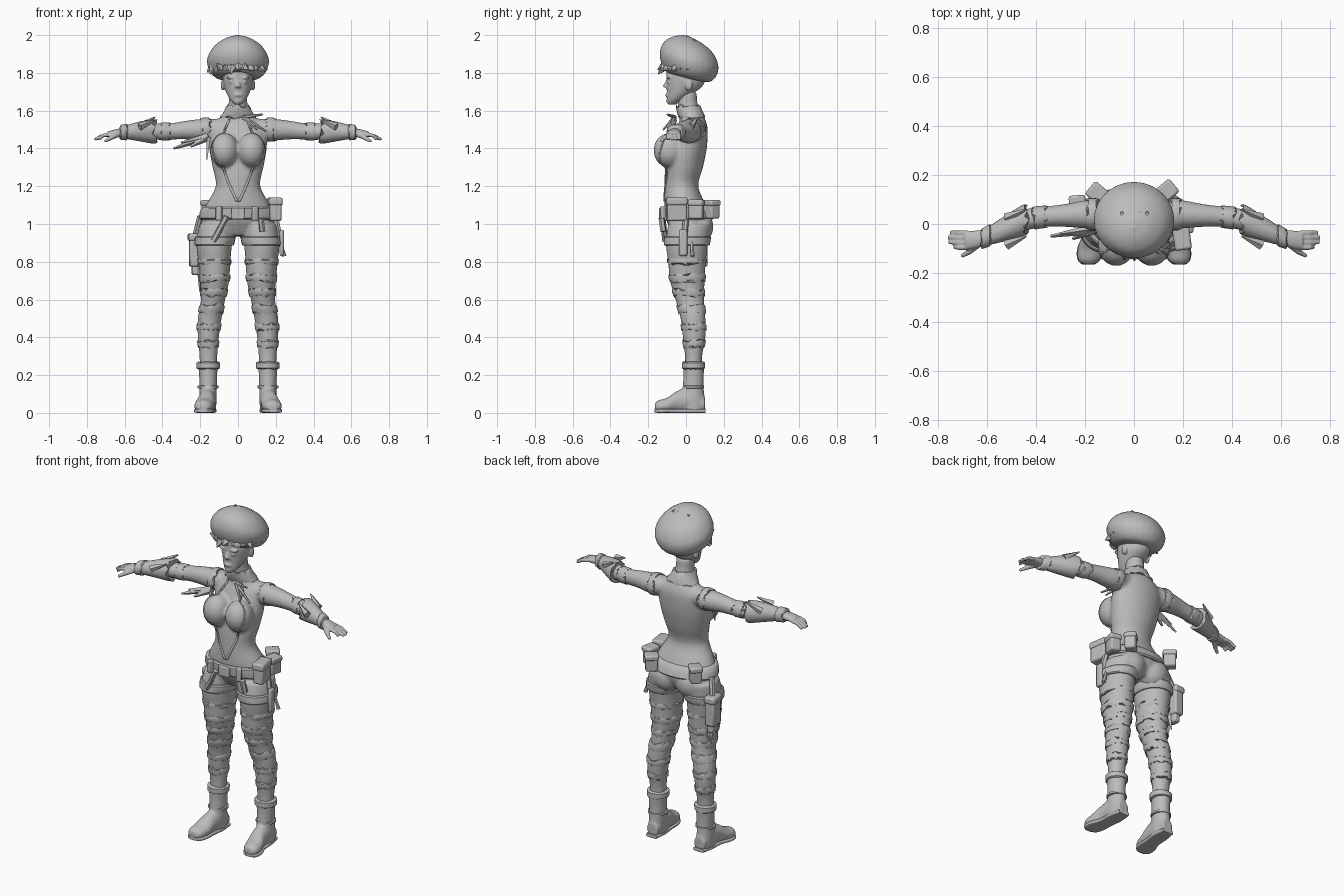
import bpy, bmesh, math, random
from mathutils import Vector, Matrix

random.seed(4)
if "Cube" in bpy.data.objects:
    bpy.data.objects.remove(bpy.data.objects["Cube"])

grey = bpy.data.materials.new("plain grey")
grey.use_nodes = True
tone = (.5, .5, .5, 1)
grey.diffuse_color = tone
grey.node_tree.nodes["Principled BSDF"].inputs["Base Color"].default_value = tone


# --- helpers: rings are (position along axis, centre a, centre b, radius a, radius b)
def smooth_rings(rings, steps=4):
    rows = [Vector(r) for r in rings]
    result = []
    for i in range(len(rows) - 1):
        before, start, end = rows[max(i - 1, 0)], rows[i], rows[i + 1]
        after = rows[min(i + 2, len(rows) - 1)]
        for s in range(steps):
            t = s / steps
            bend = (end - before) * t + (before * 2 - start * 5 + end * 4 - after) * t * t
            result.append(start + (bend + (start * 3 - before - end * 3 + after) * t ** 3) / 2)
    return result + [rows[-1]]


def sample(rings, where):
    fine = sorted(smooth_rings(rings), key=lambda r: r[0])
    for low, high in zip(fine, fine[1:]):
        if low[0] <= where <= high[0]:
            return low.lerp(high, (where - low[0]) / max(high[0] - low[0], 1e-6))
    return fine[-1] if where > fine[-1][0] else fine[0]


def skin(bm, axis, rows, sides=28, power=1, jitter=0, tilt=0):
    others = [i for i in range(3) if i != axis]
    loops = []
    for n, (along, ca, cb, ra, rb) in enumerate(rows):
        loop = []
        for k in range(sides):
            c, s = (f(math.tau * k / sides) for f in (math.cos, math.sin))
            point = Vector()
            point[others[0]] = ca + ra * math.copysign(abs(c) ** power, c)
            point[others[1]] = cb + rb * math.copysign(abs(s) ** power, s)
            ragged = jitter if n in (0, len(rows) - 1) else 0
            point[axis] = along + random.uniform(-ragged, ragged) + tilt * point[others[1]]
            loop.append(bm.verts.new(point))
        loops.append(loop)
    for a, b in zip(loops, loops[1:]):
        for k in range(sides):
            j = (k + 1) % sides
            bm.faces.new((a[k], a[j], b[j], b[k]))
    bm.faces.new(loops[0][::-1])
    bm.faces.new(loops[-1])


def loft(bm, axis, rings, **options):
    skin(bm, axis, smooth_rings(rings), **options)


def band(bm, axis, rings, low, high, grow, jitter=0, flare=0):
    rows = []
    for t in (0, .12, .5, .88, 1):
        row = sample(rings, low + (high - low) * t).copy()
        row[0] = low + (high - low) * t
        extra = grow * (.5 if t in (0, 1) else 1) + flare * t
        row[3] += extra
        row[4] += extra
        rows.append(row)
    skin(bm, axis, rows, jitter=jitter)


def ball(bm, centre, size):
    bmesh.ops.create_uvsphere(bm, u_segments=24, v_segments=14, radius=1,
                              matrix=Matrix.Translation(centre) @ Matrix.Diagonal((*size, 1)))


def limb(bm, start, end, r1, r2, sides=12):
    a, b = Vector(start), Vector(end)
    turn = (b - a).to_track_quat('Z', 'Y').to_matrix().to_4x4()
    bmesh.ops.create_cone(bm, cap_ends=True, segments=sides, radius1=r1, radius2=r2,
                          depth=(b - a).length, matrix=Matrix.Translation((a + b) / 2) @ turn)


def box(bm, centre, size, yaw=0):
    bmesh.ops.create_cube(bm, size=1, matrix=Matrix.Translation(centre)
                          @ Matrix.Rotation(math.radians(yaw), 4, 'Z') @ Matrix.Diagonal((*size, 1)))


def finish(name, bm, mirror=False, voxel=0, bevel=0, relax=4):
    bmesh.ops.recalc_face_normals(bm, faces=bm.faces)
    mesh = bpy.data.meshes.new(name)
    bm.to_mesh(mesh)
    bm.free()
    mesh.materials.append(grey)
    for face in mesh.polygons:
        face.use_smooth = True
    mesh.set_sharp_from_angle(angle=math.radians(40))
    obj = bpy.data.objects.new(name, mesh)
    bpy.context.collection.objects.link(obj)
    if mirror:
        obj.modifiers.new("Mirror", 'MIRROR').use_mirror_merge = False
    if bevel:
        edge = obj.modifiers.new("Bevel", 'BEVEL')
        edge.width, edge.segments = bevel, 2
    if voxel:
        fuse = obj.modifiers.new("Remesh", 'REMESH')
        fuse.mode, fuse.voxel_size, fuse.use_smooth_shade = 'VOXEL', voxel, True
        soften = obj.modifiers.new("Smooth", 'SMOOTH')
        soften.factor, soften.iterations = .5, relax
    return obj


# --- body: torso, bust, hips, arms and legs fused into one skin
torso = [(.94, 0, .02, .12, .08), (1.02, 0, .015, .19, .12), (1.1, 0, -.005, .17, .11),
         (1.2, 0, -.025, .118, .09), (1.3, 0, -.01, .135, .1), (1.4, 0, .01, .152, .1),
         (1.5, 0, .03, .15, .085), (1.55, 0, .035, .11, .068), (1.59, 0, .022, .065, .058),
         (1.64, 0, .008, .05, .053), (1.7, 0, .005, .05, .053)]
arm = [(.06, .035, 1.51, .05, .045), (.17, .04, 1.5, .06, .058), (.28, .035, 1.497, .047, .049),
       (.36, .03, 1.49, .042, .043), (.45, .015, 1.49, .044, .043), (.53, -.02, 1.49, .038, .037),
       (.62, -.06, 1.485, .028, .026)]
leg = [(1, .105, .02, .1, .115), (.9, .125, .005, .095, .112), (.8, .125, .005, .085, .1),
       (.7, .124, .007, .077, .092), (.6, .132, .02, .064, .076), (.5, .15, .037, .063, .066),
       (.4, .157, .043, .056, .06), (.3, .157, .04, .047, .046), (.2, .158, .04, .045, .045)]
bm = bmesh.new()
loft(bm, 2, torso)
loft(bm, 0, arm)
loft(bm, 2, leg)
ball(bm, (.072, -.088, 1.39), (.076, .084, .092))
ball(bm, (.08, .065, .985), (.088, .08, .09))
body = finish("body", bm, mirror=True, voxel=.01)

# --- head with face features
bm = bmesh.new()
loft(bm, 2, [(1.632, 0, -.075, .018, .02), (1.655, 0, -.06, .04, .042), (1.69, 0, -.033, .06, .068),
             (1.73, 0, -.008, .074, .096), (1.78, 0, 0, .082, .104), (1.85, 0, 0, .075, .1)])
limb(bm, (0, -.095, 1.765), (0, -.11, 1.722), .007, .016)
ball(bm, (0, -.098, 1.683), (.024, .012, .011))
ball(bm, (0, -.088, 1.65), (.02, .016, .015))
ball(bm, (.034, -.093, 1.775), (.028, .012, .008))
ball(bm, (.032, -.09, 1.752), (.015, .012, .008))
ball(bm, (.081, .015, 1.735), (.01, .02, .03))
finish("head", bm, mirror=True, voxel=.006, relax=3)

# --- puffed cap with ragged rim and fold ridges
bm = bmesh.new()
loft(bm, 2, [(1.775, 0, .012, .085, .09), (1.785, 0, .014, .125, .12), (1.825, 0, .016, .156, .148),
             (1.88, 0, .016, .163, .155), (1.94, 0, .012, .128, .128), (1.98, 0, .006, .07, .07),
             (1.996, 0, 0, .015, .015)], tilt=-.22, jitter=.008)
finish("cap", bm, voxel=.008)
bm = bmesh.new()
for k in range(13):
    turn = math.pi * (1.02 + k / 12.4)
    out = Vector((math.cos(turn), math.sin(turn), 0))
    root = Vector((0, .014, 1.83)) + out * .135
    limb(bm, root, root + out * random.uniform(.01, .035) + Vector((0, 0, random.uniform(-.04, .02))),
         .026, .003, sides=5)
finish("cap_tufts", bm)
bm = bmesh.new()
for x in (-.06, -.02, .025, .065):
    limb(bm, (x, -.06, 1.955), (x * .8, .05, 1.972), .012, .006)
finish("cap_folds", bm)

# --- collar, open front edges and ties
bm = bmesh.new()
band(bm, 2, torso, 1.565, 1.625, .009, jitter=.01, flare=.004)
finish("collar", bm)
path = [(.045, -.06, 1.6), (.085, -.1, 1.53), (.13, -.12, 1.44), (.12, -.14, 1.35),
        (.07, -.12, 1.25), (.006, -.13, 1.12)]
bm = bmesh.new()
edge_points = [Vector(row[:3]) for row in smooth_rings(path, 8)]
sides = [[bm.verts.new(p + Vector((w, 0, 0))) for p in edge_points] for w in (-.007, .007)]
for i in range(len(edge_points) - 1):
    bm.faces.new((sides[0][i], sides[1][i], sides[1][i + 1], sides[0][i + 1]))
lapel = finish("open_front_edge", bm, mirror=True)
wrap = lapel.modifiers.new("Wrap", 'SHRINKWRAP')
wrap.target, wrap.offset, wrap.wrap_mode = body, .004, 'ABOVE_SURFACE'
lapel.modifiers.new("Thickness", 'SOLIDIFY').thickness = .008
bm = bmesh.new()
for end in ((.13, -.1, 1.58), (.15, -.1, 1.49), (.1, -.12, 1.5)):
    limb(bm, (.03, -.06, 1.565), end, .012, .005, sides=6)
finish("collar_ties", bm)

# --- torn sleeves and hanging tatters on the right shoulder
bm = bmesh.new()
band(bm, 0, arm, .15, .19, .006, jitter=.014)
band(bm, 0, arm, .36, .41, .004, jitter=.012)
finish("torn_sleeve", bm, mirror=True)
bm = bmesh.new()
for tip in ((-.34, -.05, 1.4), (-.3, -.04, 1.43), (-.25, -.06, 1.41)):
    limb(bm, (-.16, -.02, 1.46), tip, .022, .006, sides=4)
for z in (1.38, 1.34):
    limb(bm, (-.155, -.03, 1.46), (-.165, -.04, z), .014, .003, sides=4)
finish("shoulder_tatters", bm)

# --- gloves: flared cuffs, wrist bands, palm and fingers
bm = bmesh.new()
band(bm, 0, arm, .6, .44, .006, jitter=.014, flare=.017)
band(bm, 0, arm, .585, .625, .014, jitter=.004)
for y, z in ((.06, 1.565), (-.05, 1.55)):
    limb(bm, (.52, y - .035, 1.515), (.44, y, z), .022, .004, sides=5)
finish("glove_cuff", bm, mirror=True)
bm = bmesh.new()
loft(bm, 0, [(.6, -.055, 1.485, .028, .024), (.64, -.062, 1.482, .036, .021), (.69, -.068, 1.475, .037, .015)])
for i, reach in enumerate((.735, .758, .76, .75)):
    y = -.096 + i * .02
    limb(bm, (.68, y, 1.475), (.72, y, 1.467), .0105, .01)
    limb(bm, (.717, y, 1.468), (reach, y + .002, 1.447), .01, .008)
limb(bm, (.635, -.08, 1.475), (.675, -.115, 1.455), .016, .012)
limb(bm, (.672, -.113, 1.456), (.705, -.132, 1.437), .012, .008)
finish("hand", bm, mirror=True, voxel=.005, relax=2)

# --- belt with buckle, thigh straps and drop strap
bm = bmesh.new()
band(bm, 2, torso, 1.025, 1.09, .016)
finish("belt", bm)
bm = bmesh.new()
box(bm, (0, -.132, 1.055), (.07, .02, .06))
box(bm, (-.1, -.12, 1.055), (.03, .03, .075), -25)
box(bm, (.09, -.12, 1.055), (.03, .03, .075), 25)
finish("buckles", bm, bevel=.005)
bm = bmesh.new()
band(bm, 2, leg, .885, .935, .011)
finish("thigh_strap", bm, mirror=True)
bm = bmesh.new()
for start, end in (((-.06, -.125, 1.04), (-.13, -.11, .91)), ((-.2, .04, 1.04), (-.225, .07, .94)),
                   ((.2, 0, 1.03), (.222, -.01, .92)), ((.12, -.13, 1.03), (.13, -.12, .96))):
    limb(bm, start, end, .016, .016, sides=6)
finish("hanging_straps", bm)

# --- pouches with flaps
bm = bmesh.new()
for x, y, size, yaw in ((.195, -.05, .105, 8), (.195, .055, .075, -12), (.135, .135, .07, -50),
                        (-.15, .125, .07, 50)):
    height = size * .7 + .045
    box(bm, (x, y, 1.075), (.06, size, height), yaw)
    box(bm, (x, y, 1.08 + height * .33), (.07, size + .008, height * .35), yaw)
finish("pouches", bm, bevel=.01)

# --- holster on the right thigh and small case on the left
bm = bmesh.new()
box(bm, (-.228, .07, .86), (.06, .085, .17), 5)
box(bm, (-.23, .07, .93), (.068, .095, .04), 5)
box(bm, (-.225, .07, .76), (.04, .06, .06), 5)
box(bm, (.232, -.015, .9), (.022, .045, .14))
finish("holster", bm, bevel=.01)
bm = bmesh.new()
for y, z in ((.05, .64), (.08, .68), (.03, .7)):
    limb(bm, (-.2, .05, .79), (-.2, y, z), .02, .005, sides=4)
limb(bm, (.22, .03, .91), (.245, .035, .83), .008, .012, sides=6)
finish("leg_tatters", bm)

# --- wrapped and torn trouser bands
bm = bmesh.new()
for low, high in ((.79, .81), (.7, .73), (.62, .65), (.53, .57), (.44, .47), (.35, .38)):
    band(bm, 2, leg, low, high, .005, jitter=.012)
finish("trouser_wraps", bm, mirror=True)

# --- boots with thick cuffs and soles
bm = bmesh.new()
loft(bm, 2, [(.27, .158, .042, .052, .058), (.2, .158, .04, .048, .054), (.13, .158, .038, .046, .056),
             (.06, .16, .035, .046, .065), (.01, .16, .035, .044, .066)])
loft(bm, 1, [(.1, .157, .045, .034, .042), (.03, .16, .065, .046, .064), (-.04, .166, .06, .046, .06),
             (-.1, .178, .04, .052, .04), (-.145, .184, .034, .045, .033), (-.165, .186, .03, .025, .02)])
finish("boot", bm, mirror=True, voxel=.007)
bm = bmesh.new()
band(bm, 2, leg, .232, .27, .016, jitter=.004)
band(bm, 2, leg, .13, .145, .011)
finish("boot_cuff", bm, mirror=True)
bm = bmesh.new()
loft(bm, 1, [(.104, .157, .011, .035, .011), (.03, .16, .011, .046, .011), (-.04, .166, .011, .044, .011),
             (-.1, .178, .011, .054, .011), (-.145, .184, .011, .047, .011), (-.166, .186, .012, .025, .009)],
     power=.5)
finish("boot_sole", bm, mirror=True)
